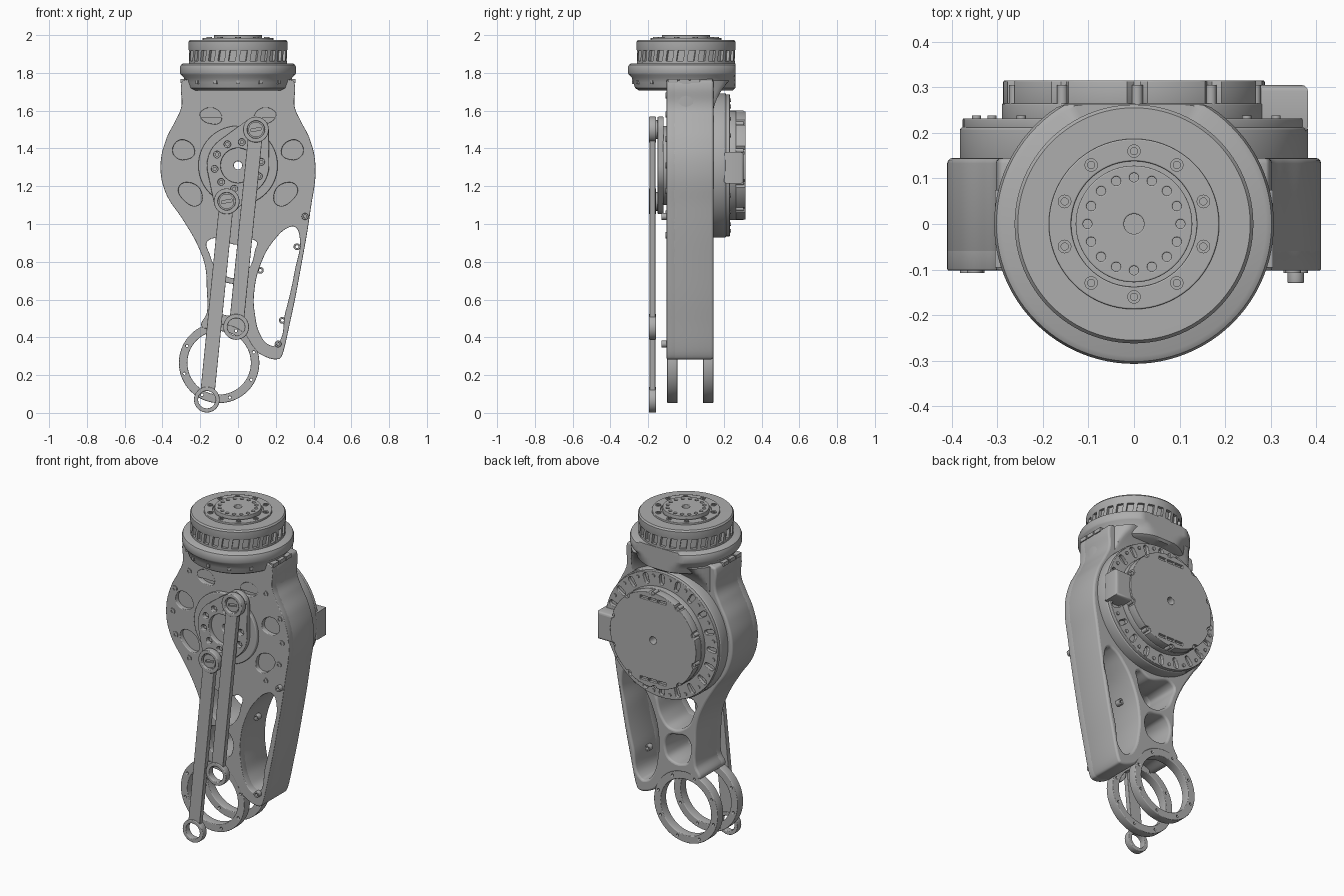
import bpy, bmesh, math
from mathutils import Vector
from mathutils.geometry import convex_hull_2d

if "Cube" in bpy.data.objects:
    bpy.data.objects.remove(bpy.data.objects["Cube"])

grey = bpy.data.materials.new("machined grey")
grey.use_nodes = True
COLOUR = (0.42, 0.42, 0.42, 1)
grey.diffuse_color = COLOUR
grey.node_tree.nodes["Principled BSDF"].inputs["Base Color"].default_value = COLOUR

AXIS = 1.31          # height of the main drive axis
RING = (-0.1, 0.265)  # centre of the lower joint


def finish(ob):
    ob.data.materials.clear()
    ob.data.materials.append(grey)
    bpy.ops.object.select_all(action='DESELECT')
    ob.select_set(True)
    bpy.context.view_layer.objects.active = ob
    bpy.ops.object.shade_smooth_by_angle(angle=math.radians(35))
    return ob


def circle(x, y, r, n=40):
    return [(x + r * math.cos(2 * math.pi * i / n), y + r * math.sin(2 * math.pi * i / n)) for i in range(n)]


def bolt_ring(x, y, radius, count, r, start=0.0):
    return [circle(px, py, r, 12) for px, py in
            [(x + radius * math.cos(start + math.tau * i / count),
              y + radius * math.sin(start + math.tau * i / count)) for i in range(count)]]


def rect(x0, x1, y0, y1):
    return [(x0, y0), (x1, y0), (x1, y1), (x0, y1)]


def hull(*circles):
    pts = [Vector(p) for c in circles for p in circle(*c)]
    return [tuple(pts[i]) for i in convex_hull_2d(pts)]


def plate(name, straight, a, b, bevel=0.0, curved=(), axis='Y'):
    """Extrude filled outlines from a to b; nested loops become holes."""
    cu = bpy.data.curves.new(name, 'CURVE')
    cu.dimensions, cu.fill_mode, cu.resolution_u = '2D', 'BOTH', 8
    for loop in straight:
        s = cu.splines.new('POLY')
        s.points.add(len(loop) - 1)
        for p, c in zip(s.points, loop):
            p.co = (c[0], c[1], 0, 1)
        s.use_cyclic_u = True
    for loop in curved:
        s = cu.splines.new('BEZIER')
        s.bezier_points.add(len(loop) - 1)
        for p, c in zip(s.bezier_points, loop):
            p.co = (c[0], c[1], 0)
            p.handle_left_type = p.handle_right_type = 'AUTO'
        s.use_cyclic_u = True
    cu.extrude = (b - a) / 2 - bevel
    cu.bevel_depth, cu.offset, cu.bevel_resolution = bevel, -bevel, 2
    ob = bpy.data.objects.new(name, cu)
    bpy.context.collection.objects.link(ob)
    mid = (a + b) / 2
    if axis == 'Y':
        ob.rotation_euler.x = math.pi / 2
        ob.location.y = mid
    else:
        ob.location.z = mid
    bpy.ops.object.select_all(action='DESELECT')
    ob.select_set(True)
    bpy.context.view_layer.objects.active = ob
    bpy.ops.object.convert(target='MESH')
    return finish(bpy.context.view_layer.objects.active)


def loft(name, rings):
    bm = bmesh.new()
    rows = [[bm.verts.new(p) for p in ring] for ring in rings]
    for lo, hi in zip(rows, rows[1:]):
        for i in range(len(lo)):
            j = (i + 1) % len(lo)
            bm.faces.new((lo[i], lo[j], hi[j], hi[i]))
    bm.faces.new(rows[0][::-1])
    bm.faces.new(rows[-1])
    me = bpy.data.meshes.new(name)
    bm.to_mesh(me)
    bm.free()
    ob = bpy.data.objects.new(name, me)
    bpy.context.collection.objects.link(ob)
    return finish(ob)


def turned(name, profile, back=9.0):
    """Lathe about z, flattened where it would pass y = back."""
    return loft(name, [[(x, min(y, back), z) for x, y in circle(0, 0, r, 96)] for r, z in profile])


# Main housing: outline, truss windows and side strut
outline = [(-0.29, 1.76), (0.29, 1.76), (0.3, 1.74), (0.3, 1.62), (0.33, 1.55), (0.38, 1.45), (0.41, 1.31),
           (0.385, 1.08), (0.335, 0.78), (0.28, 0.5), (0.228, 0.295), (0.215, 0.285), (0.12, 0.31), (0.093, 0.335),
           (0.018, 0.433), (-0.1, 0.47), (-0.19, 0.455), (-0.165, 0.53), (-0.165, 0.65), (-0.175, 0.78),
           (-0.22, 0.9), (-0.29, 1.02), (-0.385, 1.17), (-0.41, 1.31), (-0.38, 1.45), (-0.33, 1.55),
           (-0.3, 1.62), (-0.3, 1.74)]
windows = [
    [(0.3, 0.985), (0.325, 0.94), (0.3, 0.75), (0.25, 0.53), (0.2, 0.36), (0.165, 0.36), (0.12, 0.41),
     (0.09, 0.52), (0.085, 0.63), (0.125, 0.8), (0.2, 0.925), (0.265, 0.98)],
    [(-0.16, 0.91), (-0.15, 0.84), (-0.1, 0.75), (0, 0.715), (0.055, 0.76), (0.09, 0.86), (0.095, 0.91), (0, 0.89)],
    [(-0.11, 0.68), (-0.115, 0.55), (-0.09, 0.525), (0.0, 0.525), (0.03, 0.56), (0.02, 0.66), (-0.04, 0.685)]]
bore = circle(0, AXIS, 0.022)
plate("housing_core", [bore], -0.075, 0.145, 0.012, [outline] + windows)

# Front skin with lightening pockets and bolt bosses
pockets = []
for s in (-1, 1):
    pockets += [[(s * 0.09, 1.545), (s * 0.11, 1.605), (s * 0.19, 1.6), (s * 0.2, 1.57), (s * 0.13, 1.53)],
                [(s * 0.23, 1.38), (s * 0.27, 1.44), (s * 0.33, 1.43), (s * 0.335, 1.36), (s * 0.25, 1.35)],
                [(s * 0.23, 1.21), (s * 0.31, 1.2), (s * 0.28, 1.12), (s * 0.21, 1.1), (s * 0.19, 1.14)]]
plate("housing_front_skin", [bore], -0.102, -0.055, 0.004, [outline] + windows + pockets)
spots = [(0, 1.68), (0, 0.94)]
for s in (-1, 1):
    spots += [(s * x, z) for x, z in ((0.255, 1.58), (0.35, 1.45), (0.365, 1.31), (0.345, 1.175), (0.255, 1.055))]
plate("front_bolts", [circle(x, z, r, 14) for x, z in spots for r in (0.017, 0.008)], -0.108, -0.1)

# Lower joint: two rings
for name, a, b in (("front_joint_ring", -0.1, -0.045), ("rear_joint_ring", 0.09, 0.145)):
    plate(name, [circle(*RING, 0.213, 72), circle(*RING, 0.168, 72)] + bolt_ring(*RING, 0.192, 8, 0.007, 0.3),
          a, b, 0.004)

# Small cable lugs on the strut
for i, (x, z, y) in enumerate(((0.355, 1.04, -0.13), (0.212, 0.365, -0.13), (0.312, 0.88, 0), (0.235, 0.49, 0),
                               (0.118, 0.755, 0))):
    plate(f"cable_lug_{i + 1}", [circle(x, z, 0.018, 20), circle(x, z, 0.008, 12)], y, y + 0.035, 0.003)

# Drive crank on the front
pin_low, pin_high = (-0.06, 1.12), (0.095, 1.5)
plate("crank_disc", [circle(0, AXIS, 0.21, 72), bore], -0.122, -0.09, 0.005)
plate("crank_plate", [hull((0, AXIS, 0.165), (*pin_low, 0.068), (*pin_high, 0.068)), circle(0, AXIS, 0.092)]
      + bolt_ring(0, AXIS, 0.125, 10, 0.018, 0.15), -0.15, -0.118, 0.004)
plate("crank_bolts", bolt_ring(0, AXIS, 0.125, 10, 0.011, 0.15), -0.135, -0.115)


# Two push rods with end bosses and slotted pins
def push_rod(name, top, bottom):
    t, b = Vector(top), Vector(bottom)
    d = (b - t).normalized()
    n = Vector((-d.y, d.x)) * 0.038
    t2, b2 = t + d * 0.05, b - d * 0.05
    plate(name + "_bar", [[tuple(p) for p in (t2 + n, b2 + n, b2 - n, t2 - n)]], -0.192, -0.162, 0.003)
    plate(name + "_bosses", [circle(*p, r) for p in (top, bottom) for r in (0.068, 0.046)], -0.197, -0.158, 0.004)
    slot = [(top[0] + x, top[1] + z) for x, z in ((-0.027, -0.012), (0.027, -0.002), (0.027, 0.012), (-0.027, 0.002))]
    plate(name + "_pin", [circle(*top, 0.04), slot], -0.188, -0.165)
    plate(name + "_pin_base", [circle(*top, 0.05)], -0.176, -0.12)


push_rod("long_rod", pin_low, (-0.165, 0.07))
push_rod("short_rod", pin_high, (-0.01, 0.455))

# Rear drive: flange, bolted ring, cover and connector
plate("rear_flange", [circle(0, AXIS, 0.382, 96), bore], 0.13, 0.212, 0.006)
cells = [hull((x, z, 0.016, 12), (x * 0.9, AXIS + (z - AXIS) * 0.9, 0.013, 12)) for x, z in
         [(0.35 * math.cos(a), AXIS + 0.35 * math.sin(a)) for a in [math.tau * i / 20 for i in range(20)]]]
plate("rear_bolt_ring", [circle(0, AXIS, 0.376, 96), circle(0, AXIS, 0.27, 72)] + cells, 0.205, 0.232, 0.003)
plate("rear_ring_bolts", bolt_ring(0, AXIS, 0.35, 20, 0.01, math.pi / 20), 0.225, 0.238)
notched = []
for i in range(120):
    a = math.tau * i / 120
    r = 0.272 if i % 12 in (5, 6) else 0.287
    notched.append((r * math.cos(a), AXIS + r * math.sin(a)))
plate("rear_cover_base", [circle(0, AXIS, 0.29, 96), bore], 0.22, 0.265, 0.004)
plate("rear_cover_middle", [circle(0, AXIS, 0.27, 72), bore], 0.26, 0.3)
slots = [rect(x, x + 0.05, AXIS + z, AXIS + z + 0.018) for x in (-0.085, -0.025, 0.035) for z in (-0.253, 0.235)]
plate("rear_cover", [notched, bore] + slots, 0.262, 0.315, 0.003)
plate("rear_cover_bolts", bolt_ring(0, AXIS, 0.278, 10, 0.012, math.tau * 5.5 / 120), 0.26, 0.305)
plate("connector_box", [rect(0.24, 0.382, 1.215, 1.38)], 0.2, 0.305, 0.014)

# Neck flaring from the housing into the round collar
neck = []
for i in range(9):
    t = i / 8
    back = 0.14 + 0.09 * t * t
    neck.append([(x, max(-0.1, min(back, y)), 1.56 + 0.2 * t) for x, y in circle(0, 0, 0.3, 96)])
loft("neck", neck)
turned("collar", [(0.02, 1.705), (0.25, 1.708), (0.27, 1.72), (0.28, 1.75), (0.287, 1.775), (0.303, 1.79),
                  (0.307, 1.8), (0.307, 1.83), (0.302, 1.843), (0.29, 1.85), (0.02, 1.85)], 0.262)


def block(name, size, loc, turn=0.0, lean=0.0):
    x, y, z = (v / 2 for v in size)
    ob = loft(name, [[(sx * x + s * lean, sy * y, s * z) for sx, sy in ((-1, -1), (1, -1), (1, 1), (-1, 1))]
                     for s in (-1, 1)])
    ob.location, ob.rotation_euler.z = loc, turn


# Vent cells on both sides of the collar and bolts along its front
for side, s in (("left", 1), ("right", -1)):
    for i in range(3):
        block(f"{side}_vent_{i + 1}", (0.03, 0.05, 0.022), (s * 0.29, -0.07 + i * 0.06, 1.757))
for i in range(5):
    a = math.radians(-140 + 25 * i)
    block(f"collar_bolt_{i + 1}", (0.018, 0.018, 0.018), (0.278 * math.cos(a), 0.278 * math.sin(a), 1.75), a)

# Upper drive: slanted ribs, cap and output hub
turned("upper_drive_core", [(0.02, 1.83), (0.244, 1.83), (0.244, 1.94), (0.02, 1.94)])
turned("upper_drive_foot", [(0.02, 1.83), (0.26, 1.83), (0.26, 1.862), (0.02, 1.862)])
for i in range(28):
    a = math.tau * i / 28
    block(f"drive_rib_{i + 1}", (0.022, 0.02, 0.08), (0.25 * math.sin(a), -0.25 * math.cos(a), 1.89), a, 0.006)
turned("upper_drive_cap", [(0.02, 1.918), (0.26, 1.918), (0.262, 1.925), (0.262, 1.965), (0.255, 1.974),
                           (0.02, 1.976)])
plate("output_ring", [circle(0, 0, 0.187, 72), circle(0, 0, 0.138, 72)], 1.96, 1.985, 0.003, axis='Z')
plate("output_ring_bolts", [c for r in (0.015, 0.008) for c in bolt_ring(0, 0, 0.16, 10, r, math.pi / 10)],
      1.98, 1.99, axis='Z')
plate("output_hub", [circle(0, 0, 0.128, 72), circle(0, 0, 0.022)] + bolt_ring(0, 0, 0.102, 16, 0.01),
      1.96, 2.0, 0.003, axis='Z')
